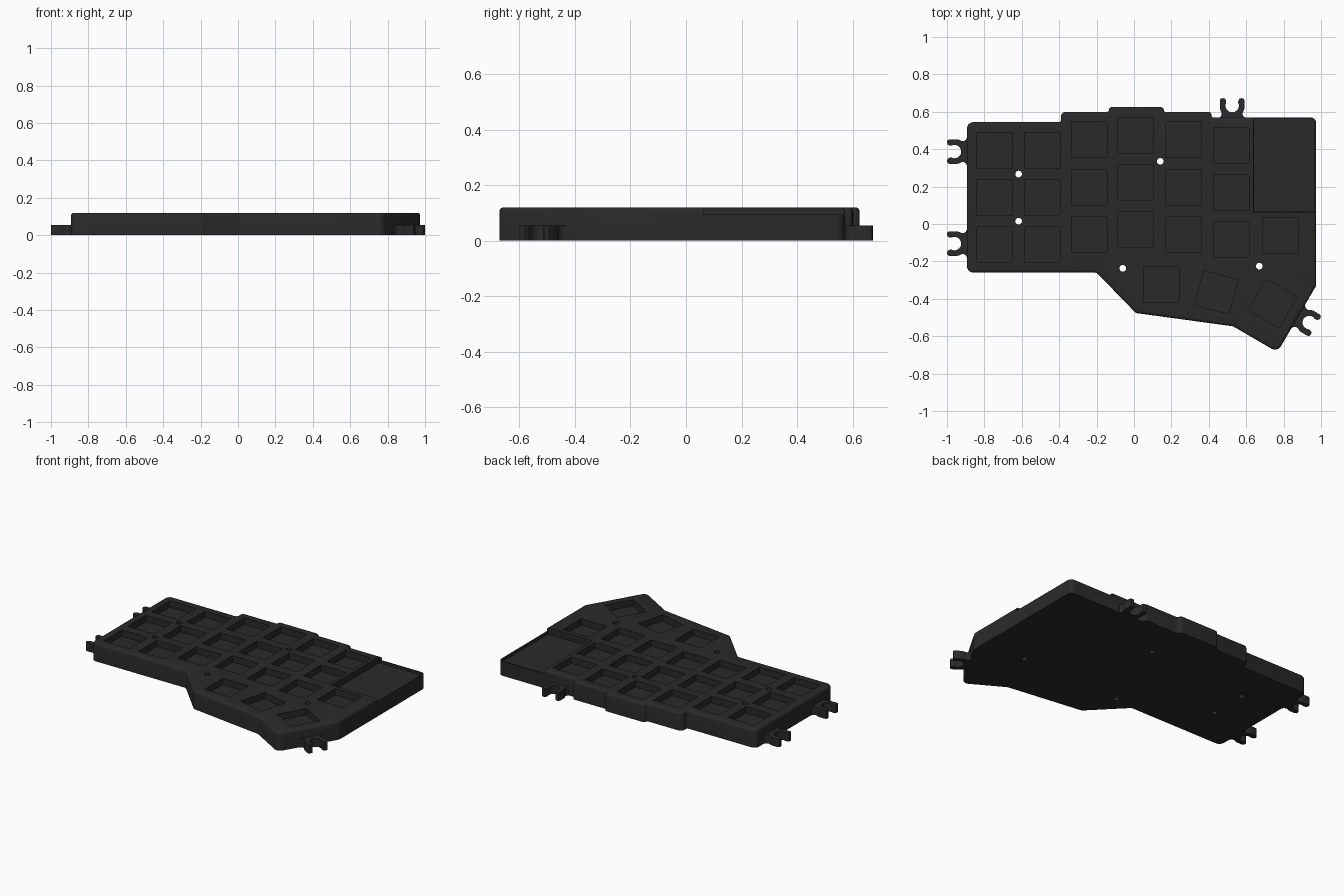
import bpy, bmesh, math
from mathutils import Vector, Matrix

if "Cube" in bpy.data.objects:
    bpy.data.objects.remove(bpy.data.objects["Cube"])

mat = bpy.data.materials.new("charcoal plastic")
mat.diffuse_color = (0.023, 0.023, 0.023, 1)
mat.use_nodes = True
mat.node_tree.nodes["Principled BSDF"].inputs["Base Color"].default_value = mat.diffuse_color


def rounded(points, steps=5):
    """Round each (x, y, radius) corner of a closed outline."""
    out = []
    n = len(points)
    for i, (x, y, r) in enumerate(points):
        p = Vector((x, y))
        a = (Vector(points[i - 1][:2]) - p).normalized()
        b = (Vector(points[(i + 1) % n][:2]) - p).normalized()
        if r == 0:
            out.append(p)
            continue
        half = math.acos(max(-1, min(1, a.dot(b)))) / 2
        centre = p + (a + b).normalized() * (r / math.sin(half))
        d = r / math.tan(half)
        s, e = p + a * d - centre, p + b * d - centre
        sweep = math.atan2(s.x * e.y - s.y * e.x, s.dot(e))
        for k in range(steps + 1):
            c, w = math.cos(sweep * k / steps), math.sin(sweep * k / steps)
            out.append(centre + Vector((s.x * c - s.y * w, s.x * w + s.y * c)))
    return out


def inset(outline, d):
    """Move an anticlockwise outline inward by d."""
    out = []
    n = len(outline)
    for i, p in enumerate(outline):
        a = (p - outline[i - 1]).normalized()
        b = (outline[(i + 1) % n] - p).normalized()
        na, nb = Vector((-a.y, a.x)), Vector((-b.y, b.x))
        out.append(p + (na + nb) * (d / (1 + na.dot(nb))))
    return out


def add_loft(bm, layers):
    """Join stacked (outline, z) layers into a closed solid."""
    rings = [[bm.verts.new((p[0], p[1], z)) for p in pts] for pts, z in layers]
    n = len(rings[0])
    for lo, hi in zip(rings, rings[1:]):
        for i in range(n):
            j = (i + 1) % n
            bm.faces.new((lo[i], lo[j], hi[j], hi[i]))
    bm.faces.new(rings[0][::-1])
    bm.faces.new(rings[-1])


def make_object(name, bm):
    if bm.calc_volume(signed=True) < 0:
        bmesh.ops.reverse_faces(bm, faces=bm.faces[:])
    bm.normal_update()
    mesh = bpy.data.meshes.new(name)
    bm.to_mesh(mesh)
    bm.free()
    mesh.materials.append(mat)
    ob = bpy.data.objects.new(name, mesh)
    bpy.context.collection.objects.link(ob)
    return ob


def volume(mesh):
    bm = bmesh.new()
    bm.from_mesh(mesh)
    v = bm.calc_volume(signed=True)
    bm.free()
    return v


def cut(ob, layers):
    """Subtract one lofted solid, keeping only a sound result."""
    bm = bmesh.new()
    add_loft(bm, layers)
    cutter = make_object("cutter", bm)
    cutter.hide_render = True
    before = volume(ob.data)
    for solver in ('MANIFOLD', 'EXACT', 'FLOAT'):
        mod = ob.modifiers.new("cut", 'BOOLEAN')
        mod.operation = 'DIFFERENCE'
        mod.solver = solver
        mod.object = cutter
        bpy.context.view_layer.update()
        result = bpy.data.meshes.new_from_object(
            ob.evaluated_get(bpy.context.evaluated_depsgraph_get()))
        ob.modifiers.clear()
        if before * 0.85 < volume(result) < before * 0.99999:
            ob.data = result
            break
    bpy.data.objects.remove(cutter)


def rect(x0, y0, x1, y1):
    return [Vector(p) for p in ((x0, y0), (x1, y0), (x1, y1), (x0, y1))]


def smooth(ob):
    bpy.ops.object.select_all(action='DESELECT')
    ob.select_set(True)
    bpy.context.view_layer.objects.active = ob
    bpy.ops.object.shade_smooth_by_angle(angle=math.radians(35))


# Case body with stepped back edge and softened top rim
H, R = 0.12, 0.015
outline = rounded([
    (-0.893, -0.26, 0.035), (-0.20, -0.26, 0.03), (0.01, -0.476, 0.03),
    (0.53, -0.547, 0.04), (0.767, -0.685, 0.036), (0.974, -0.33, 0.03),
    (0.974, 0.57, 0.03), (0.415, 0.57, 0.008), (0.415, 0.60, 0.02),
    (0.16, 0.60, 0.007), (0.16, 0.625, 0.017), (-0.135, 0.625, 0.017),
    (-0.135, 0.60, 0.007), (-0.39, 0.60, 0.025), (-0.39, 0.545, 0.01),
    (-0.893, 0.545, 0.035)])
layers = [(outline, 0)]
for k in range(4):
    a = math.radians(30 * k)
    layers.append((inset(outline, R * (1 - math.cos(a))), H - R + R * math.sin(a)))
bm = bmesh.new()
add_loft(bm, layers)
body = make_object("case_body", bm)

# Key wells: straight columns plus the angled thumb keys
KEY, DEPTH = 0.19, 0.042
keys = []
for x, y in [(-0.745, 0.395), (-0.49, 0.395), (-0.24, 0.45),
             (0.01, 0.475), (0.265, 0.45), (0.52, 0.42)]:
    keys += [(x, y - 0.2525 * row, 0) for row in range(3)]
keys += [(0.782, -0.06, 0), (0.145, -0.325, 0), (0.44, -0.365, -15), (0.742, -0.425, -30)]
for x, y, deg in keys:
    turn = Matrix.Rotation(math.radians(deg), 2)
    square = [Vector((x, y)) + turn @ p for p in rect(-KEY / 2, -KEY / 2, KEY / 2, KEY / 2)]
    cut(body, [(square, H - DEPTH), (square, 0.2)])

# Screw holes right through the case
for x, y in [(-0.617, 0.267), (-0.617, 0.015), (0.14, 0.335), (-0.06, -0.237), (0.67, -0.225)]:
    ring = [(x + 0.018 * math.cos(a * math.tau / 20), y + 0.018 * math.sin(a * math.tau / 20))
            for a in range(20)]
    cut(body, [(ring, -0.1), (ring, 0.2)])

# Lowered rim at the back right corner, then the tray inside it
step = rect(0.64, 0.065, 1.1, 0.7)
cut(body, [(step, 0.095), (step, 0.2)])
tray = rounded([(0.641, 0.066, 0), (0.964, 0.066, 0), (0.964, 0.561, 0.022), (0.641, 0.561, 0)])
cut(body, [(tray, 0.078), (tray, 0.2)])
smooth(body)

# Forked mounting lugs: half profile mirrored about the lug axis
half = [(-0.02, 0.09), (0, 0.08), (0.008, 0.064), (0.02, 0.056), (0.032, 0.056),
        (0.045, 0.063), (0.058, 0.066), (0.098, 0.066), (0.107, 0.061), (0.11, 0.05),
        (0.107, 0.039), (0.098, 0.033)]
for k in range(7):
    a = math.radians(62 + k * 118 / 6)
    half.append((0.07 + 0.036 * math.cos(a), 0.036 * math.sin(a)))
profile = half + [(u, -v) for u, v in half[-2::-1]]
for name, x, y, deg in [("left_back_lug", -0.89, 0.387, 180), ("left_front_lug", -0.89, -0.105, 180),
                        ("back_lug", 0.525, 0.563, 90), ("right_front_lug", 0.876, -0.492, -30)]:
    turn = Matrix.Rotation(math.radians(deg), 2)
    pts = [Vector((x, y)) + turn @ Vector(p) for p in profile]
    bm = bmesh.new()
    add_loft(bm, [(pts, 0), (pts, 0.055)])
    smooth(make_object(name, bm))
